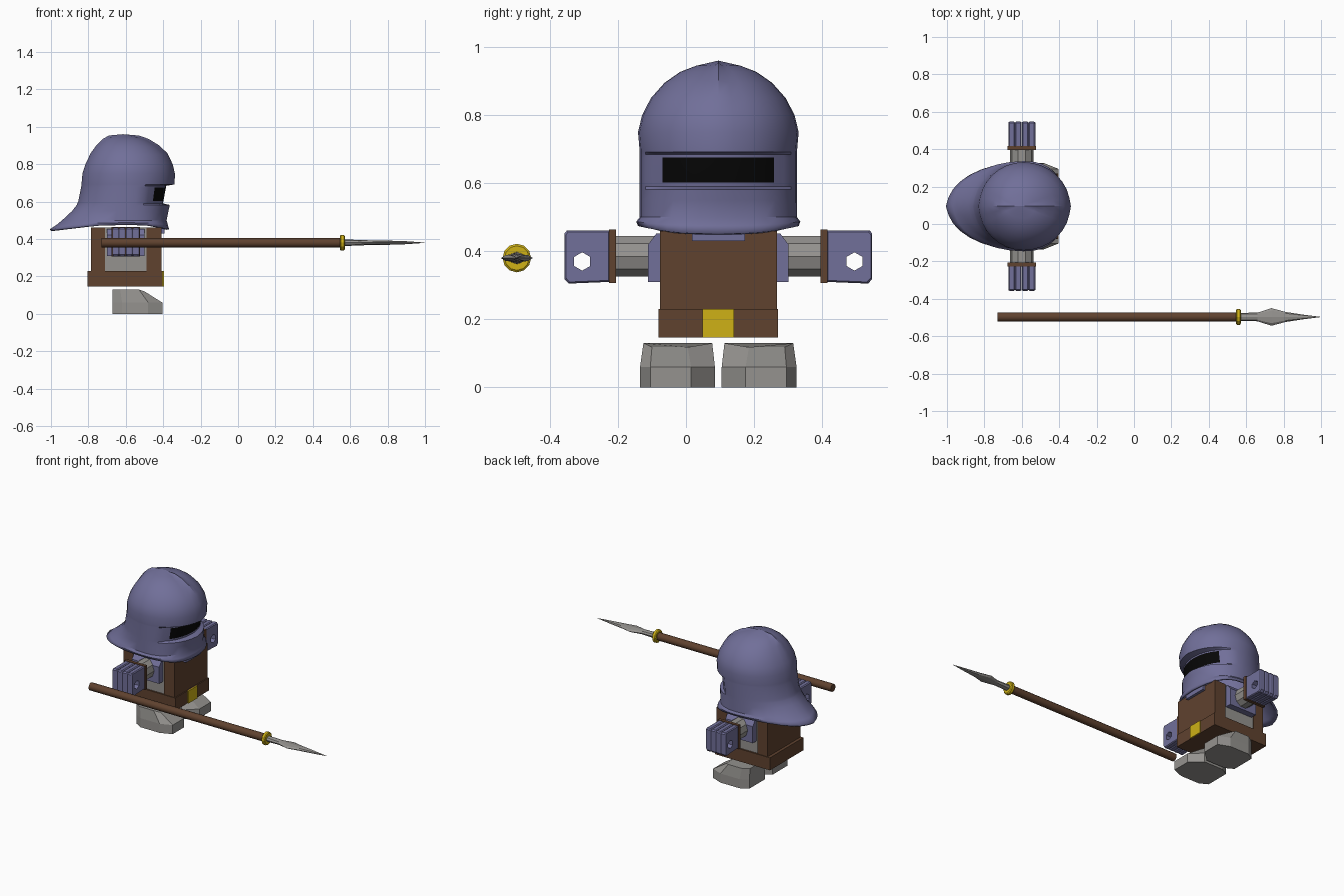
import bpy, bmesh, math
from mathutils import Matrix

if "Cube" in bpy.data.objects:
    bpy.data.objects.remove(bpy.data.objects["Cube"])

CX, CY = -0.6, 0.095   # figure axis


def mat(name, r, g, b):
    m = bpy.data.materials.new(name)
    m.diffuse_color = (r, g, b, 1)
    m.use_nodes = True
    m.node_tree.nodes["Principled BSDF"].inputs["Base Color"].default_value = m.diffuse_color
    return m


STEEL = mat("blue_steel", .165, .16, .32)
BROWN = mat("brown_leather", .115, .054, .028)
GREY = mat("grey_metal", .30, .29, .275)
GOLD = mat("gold", .62, .44, .008)
BLACK = mat("black", .002, .002, .002)


def finish(name, bm, *mats, smooth=None):
    bmesh.ops.recalc_face_normals(bm, faces=bm.faces[:])
    me = bpy.data.meshes.new(name)
    bm.to_mesh(me)
    bm.free()
    ob = bpy.data.objects.new(name, me)
    bpy.context.collection.objects.link(ob)
    for m in mats:
        me.materials.append(m)
    if smooth:
        bpy.ops.object.select_all(action='DESELECT')
        bpy.context.view_layer.objects.active = ob
        ob.select_set(True)
        bpy.ops.object.shade_smooth_by_angle(angle=math.radians(smooth))
    return ob


def loft(name, rings, m, smooth=None):
    """Skin a list of equal-length closed rings and cap both ends."""
    bm = bmesh.new()
    vs = [[bm.verts.new(p) for p in r] for r in rings]
    n = len(vs[0])
    for a, b in zip(vs, vs[1:]):
        for i in range(n):
            j = (i + 1) % n
            bm.faces.new((a[i], a[j], b[j], b[i]))
    bm.faces.new(vs[0])
    bm.faces.new(vs[-1])
    return finish(name, bm, m, smooth=smooth)


def box(name, x, y, z, m, bevel=0):
    ob = loft(name, [[(x[0], y[0], h), (x[1], y[0], h), (x[1], y[1], h), (x[0], y[1], h)] for h in z], m)
    if bevel:
        mod = ob.modifiers.new("bevel", 'BEVEL')
        mod.width, mod.segments = bevel, 1
    return ob


def disc(axis, pos, c, ry, rz, n, ph=0):
    """Ring of n points around the x or y axis."""
    pts = []
    for i in range(n):
        t = 2 * math.pi * i / n + ph
        u, v = ry * math.cos(t), rz * math.sin(t)
        pts.append((pos, c[0] + u, c[1] + v) if axis == 'x' else (c[0] + u, pos, c[1] + v))
    return pts


# Helmet: rings of (height, front x, back x, half width, roundness)
LEVELS = [(.452, -.372, -1.0, .236, 2.6), (.475, -.378, -.965, .241, 2.5),
          (.50, -.385, -.935, .231, 2.3), (.55, -.375, -.882, .231, 2.1),
          (.582, -.368, -.858, .231, 2), (.59, -.366, -.855, .231, 2),
          (.602, -.363, -.85, .231, 2), (.676, -.346, -.835, .231, 2),
          (.684, -.345, -.834, .231, 2), (.692, -.343, -.833, .231, 2),
          (.75, -.341, -.828, .236, 2), (.80, -.353, -.812, .224, 2),
          (.85, -.38, -.785, .198, 2), (.895, -.428, -.753, .158, 2),
          (.927, -.48, -.72, .112, 2), (.945, -.53, -.69, .065, 2)]
N, HX = 32, -.59
bm = bmesh.new()
rows = []
for k, (z, f, b, w, e) in enumerate(LEVELS):
    row = []
    for i in range(N):
        t = 2 * math.pi * i / N
        c, s = math.cos(t), math.sin(t)
        p = 2 / e if c > 0 else 1
        x = (f - HX if c > 0 else HX - b) * math.copysign(abs(c) ** p, c)
        y = w * math.copysign(abs(s) ** p, s)
        zz = z + (.022 * s * s if k == 0 else .012 * s * s if k == 1 else 0)
        if 5 <= k <= 8 and min(i, N - i) <= 5:      # sunken eye band
            x *= .84
        elif i in (0, N // 2):                      # centre ridge
            x *= 1.015
            zz += .008 if k > 11 else 0
        row.append(bm.verts.new((HX + x, CY + y, zz)))
    rows.append(row)
for k in range(len(rows) - 1):
    for i in range(N):
        j = (i + 1) % N
        fc = bm.faces.new((rows[k][i], rows[k][j], rows[k + 1][j], rows[k + 1][i]))
        if k == 6 and (i < 4 or i >= N - 4):        # eye slit
            fc.material_index = 1
top = bm.verts.new((-.615, CY, .96))
for i in range(N):
    bm.faces.new((rows[-1][i], rows[-1][(i + 1) % N], top))
helmet = finish("helmet", bm, STEEL, BLACK, smooth=32)
sol = helmet.modifiers.new("thickness", 'SOLIDIFY')
sol.thickness, sol.offset = .012, -1
box("helmet_chin_lip", (-.43, -.392), (CY - .078, CY + .078), (.43, .475), STEEL)

# Torso: mail core between front and back leather panels
box("mail_core", (-.72, -.48), (CY - .165, CY + .165), (.20, .46), GREY)
box("tunic_front", (-.49, -.41), (CY - .172, CY + .172), (.22, .46), BROWN)
box("tunic_back", (-.785, -.71), (CY - .172, CY + .172), (.22, .46), BROWN)
box("belt", (-.805, -.403), (CY - .176, CY + .176), (.147, .23), BROWN)
box("buckle", (-.41, -.396), (CY - .046, CY + .046), (.147, .23), GOLD)

for side, sg in (("left", 1), ("right", -1)):
    def Y(d):
        return CY + sg * d

    # Shoulder plate with a sloped top
    prof = [(.165, .31), (.206, .31), (.206, .42), (.182, .452), (.165, .452)]
    loft(side + "_shoulder_plate", [[(x, Y(d), z) for d, z in prof] for x in (-.70, -.50)], STEEL)
    # Arm and cuff
    loft(side + "_arm", [disc('y', Y(d), (CX, .385), .063, .063, 10) for d in (.15, .305)], GREY, smooth=30)
    box(side + "_cuff", (-.676, -.524), sorted((Y(.30), Y(.321))), (.307, .464), BROWN)
    # Gauntlet: palm plate and four fingers with a hexagonal grip hole
    cutter = loft(side + "_grip_cutter", [disc('x', x, (Y(.40), .37), .027, .027, 6, math.pi / 6)
                                          for x in (-.8, -.4)], STEEL)
    cutter.hide_render = True
    cutter.hide_viewport = True
    outline = [(.318, .31), (.44, .305), (.452, .318), (.452, .452), (.445, .461), (.318, .461)]
    for k in range(4):
        x0 = -.672 + k * .0362
        xs = [(x0, .94), (x0 + .006, 1), (x0 + .0295, 1), (x0 + .0355, .94)]
        fin = loft(f"{side}_finger_{k + 1}",
                   [[(x, Y(.385 + (d - .385) * q), .383 + (z - .383) * q) for d, z in outline]
                    for x, q in xs], STEEL)
        mod = fin.modifiers.new("grip_hole", 'BOOLEAN')
        mod.object, mod.operation, mod.solver = cutter, 'DIFFERENCE', 'EXACT'
    # Boot: sole, ankle band and sloped toe
    sole = [(-.672, .04), (-.672, .20), (-.62, .23), (-.48, .23), (-.405, .20), (-.405, .08), (-.48, .01), (-.62, .01)]
    upper = [(-.672, .05), (-.672, .195), (-.63, .22), (-.53, .22), (-.497, .195), (-.497, .09), (-.53, .018), (-.63, .018)]
    loft(side + "_boot", [[(x, Y(d), 0) for x, d in sole],
                          [(x, Y(d), .06) for x, d in sole],
                          [(x, Y(d), .13 if x < -.5 else .118) for x, d in upper]], GREY)

# Spear lying along x
SP = (-.497, .38)
loft("spear_shaft", [disc('x', x, SP, .025, .025, 12) for x in (-.73, .56)], BROWN, smooth=35)
loft("spear_collar", [disc('x', x, SP, r, r, 12) for x, r in
                      ((.545, .036), (.55, .042), (.566, .042), (.571, .036))], GOLD)
loft("spear_head", [disc('x', x, SP, w, h, 8) for x, w, h in
                    ((.565, .022, .018), (.66, .023, .014), (.735, .047, .012),
                     (.81, .027, .011), (.90, .013, .008), (.996, .001, .001))], GREY)
